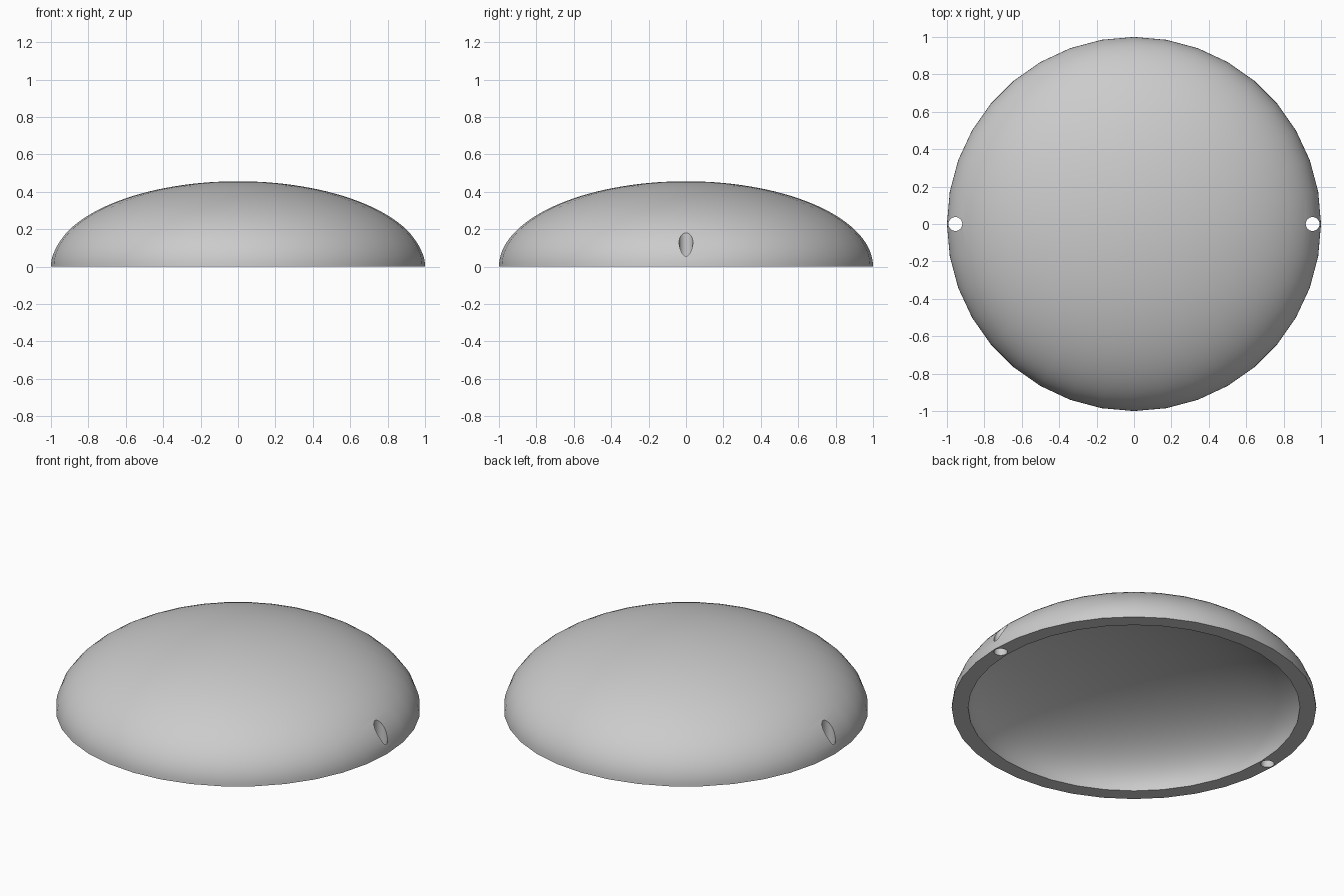
import bpy
import bmesh
from math import sin, cos, pi, radians

cube = bpy.data.objects.get("Cube")
if cube:
    bpy.data.objects.remove(cube, do_unlink=True)

SEGMENTS, RINGS = 36, 32
THICKNESS = 0.09
OUTER_RADIUS, OUTER_HEIGHT = 1.0, 0.456
HOLE_X, HOLE_RADIUS = 0.955, 0.037


def new_object(name, bm):
    mesh = bpy.data.meshes.new(name)
    bm.to_mesh(mesh)
    bm.free()
    obj = bpy.data.objects.new(name, mesh)
    bpy.context.collection.objects.link(obj)
    return obj


def arc(radius, height):
    """Quarter ellipse running from the rim to the apex."""
    angles = [pi / 2 * i / RINGS for i in range(RINGS + 1)]
    return [(radius * cos(a), 0, height * sin(a)) for a in angles]


# Hollow dome: outer and inner arcs joined at the flat rim, spun round z
bm = bmesh.new()
outer = arc(OUTER_RADIUS, OUTER_HEIGHT)
inner = arc(OUTER_RADIUS - THICKNESS, OUTER_HEIGHT - THICKNESS)
verts = [bm.verts.new(p) for p in outer[::-1] + inner]
edges = [bm.edges.new(pair) for pair in zip(verts, verts[1:])]
bmesh.ops.spin(bm, geom=verts + edges, cent=(0, 0, 0), axis=(0, 0, 1),
               angle=2 * pi, steps=SEGMENTS)
bmesh.ops.remove_doubles(bm, verts=bm.verts, dist=0.0005)
bmesh.ops.recalc_face_normals(bm, faces=bm.faces)
dome = new_object("dome_shell", bm)

# Grey material
grey = bpy.data.materials.new("plain grey")
grey.use_nodes = True
colour = (0.6, 0.6, 0.6, 1)
grey.diffuse_color = colour
grey.node_tree.nodes["Principled BSDF"].inputs["Base Color"].default_value = colour
dome.data.materials.append(grey)

# Vertical cord holes through the rim on both sides
bpy.context.view_layer.objects.active = dome
dome.select_set(True)
for side, x in (("left", HOLE_X), ("right", -HOLE_X)):
    bm = bmesh.new()
    bmesh.ops.create_cone(bm, cap_ends=True, segments=32, radius1=HOLE_RADIUS,
                          radius2=HOLE_RADIUS, depth=1)
    bmesh.ops.translate(bm, verts=bm.verts, vec=(x, 0, 0))
    cutter = new_object(side + "_hole_cutter", bm)
    cutter.data.materials.append(grey)
    cut = dome.modifiers.new(side + "_hole", "BOOLEAN")
    cut.operation = "DIFFERENCE"
    cut.solver = "EXACT"
    cut.object = cutter
    bpy.ops.object.modifier_apply(modifier=cut.name)
    bpy.data.objects.remove(cutter, do_unlink=True)

bpy.ops.object.shade_smooth_by_angle(angle=radians(30))
